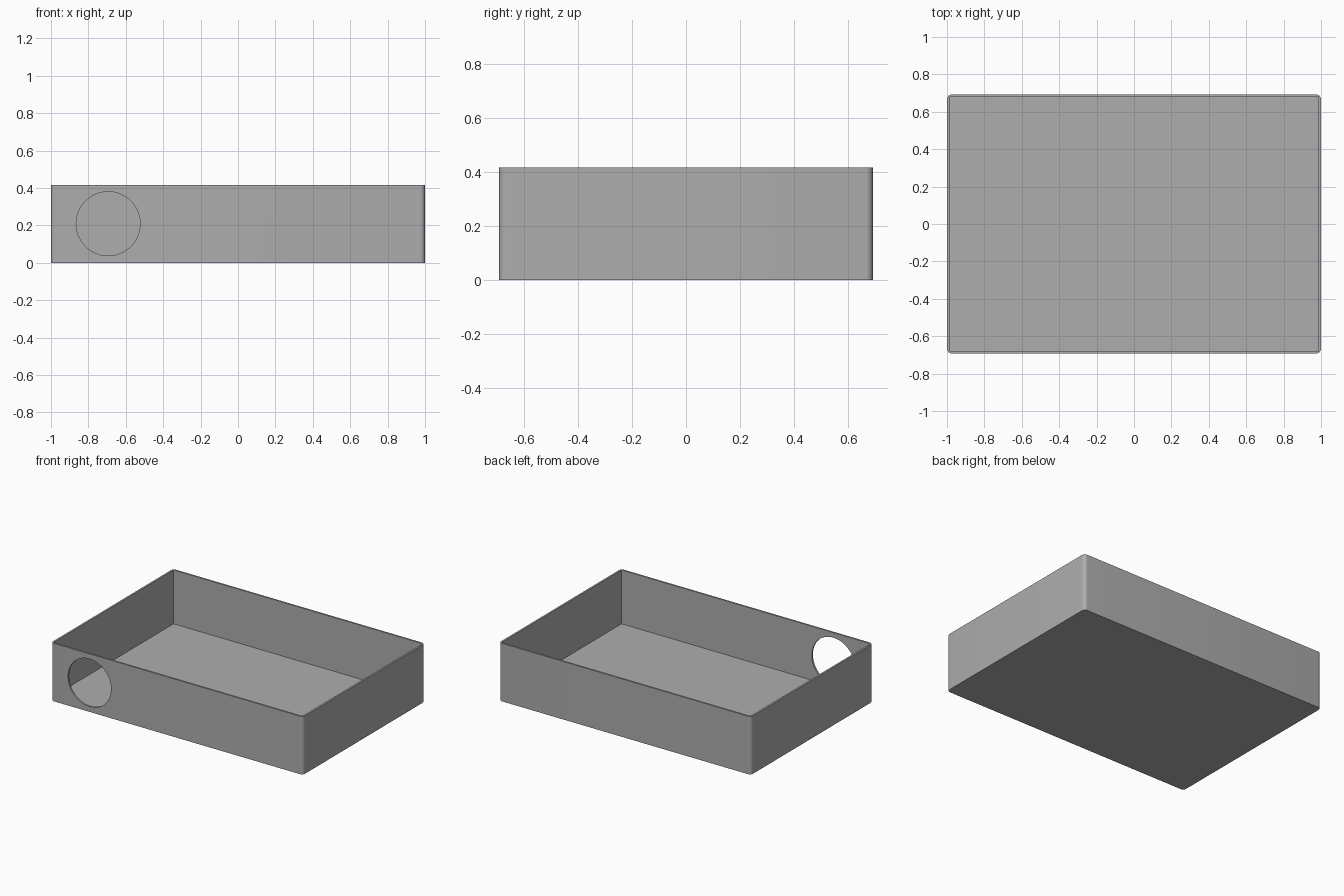
import bpy, bmesh, math

if "Cube" in bpy.data.objects:
    bpy.data.objects.remove(bpy.data.objects["Cube"])

W, D, H = 2.0, 1.384, 0.416      # outer size
WALL, FLOOR, R = 0.013, 0.03, 0.026
HOLE_X, HOLE_Z, HOLE_R = -0.694, 0.209, 0.171

grey = bpy.data.materials.new("mid grey")
grey.diffuse_color = (0.42, 0.42, 0.42, 1)
grey.use_nodes = True
grey.node_tree.nodes["Principled BSDF"].inputs["Base Color"].default_value = grey.diffuse_color


def make_object(name, bm):
    mesh = bpy.data.meshes.new(name)
    bmesh.ops.recalc_face_normals(bm, faces=bm.faces)
    bm.to_mesh(mesh)
    bm.free()
    ob = bpy.data.objects.new(name, mesh)
    bpy.context.collection.objects.link(ob)
    return ob


def block(name, sx, sy, z0, z1, radius=0):
    """Box with optionally rounded upright edges."""
    bm = bmesh.new()
    bmesh.ops.create_cube(bm, size=1)
    for v in bm.verts:
        v.co = (v.co.x * sx, v.co.y * sy, z0 if v.co.z < 0 else z1)
    if radius:
        upright = [e for e in bm.edges
                   if abs(e.verts[0].co.z - e.verts[1].co.z) > 0.1]
        bmesh.ops.bevel(bm, geom=upright, offset=radius, segments=8,
                        profile=0.5, affect='EDGES')
    return make_object(name, bm)


# Open tray with rounded outer corners
tray = block("tray", W, D, 0, H, R)
tray.data.materials.append(grey)

# Cutter for the square-cornered inside
cavity = block("cavity_cutter", W - 2 * WALL, D - 2 * WALL, FLOOR, H + 0.2)

# Cutter for the round opening in the front wall
bm = bmesh.new()
bmesh.ops.create_cone(bm, cap_ends=True, segments=64, radius1=HOLE_R,
                      radius2=HOLE_R, depth=0.2)
hole = make_object("hole_cutter", bm)
hole.rotation_euler.x = math.pi / 2
hole.location = (HOLE_X, -D / 2, HOLE_Z)

for cutter in (cavity, hole):
    cutter.hide_render = True
    cutter.hide_set(True)
    mod = tray.modifiers.new(cutter.name, 'BOOLEAN')
    mod.operation = 'DIFFERENCE'
    mod.solver = 'EXACT'
    mod.object = cutter

# Apply the cuts, then smooth the curved faces only
bpy.context.view_layer.objects.active = tray
tray.select_set(True)
for name in [m.name for m in tray.modifiers]:
    bpy.ops.object.modifier_apply(modifier=name)
bpy.ops.object.shade_smooth_by_angle(angle=math.radians(30))
for cutter in (cavity, hole):
    bpy.data.objects.remove(cutter, do_unlink=True)
